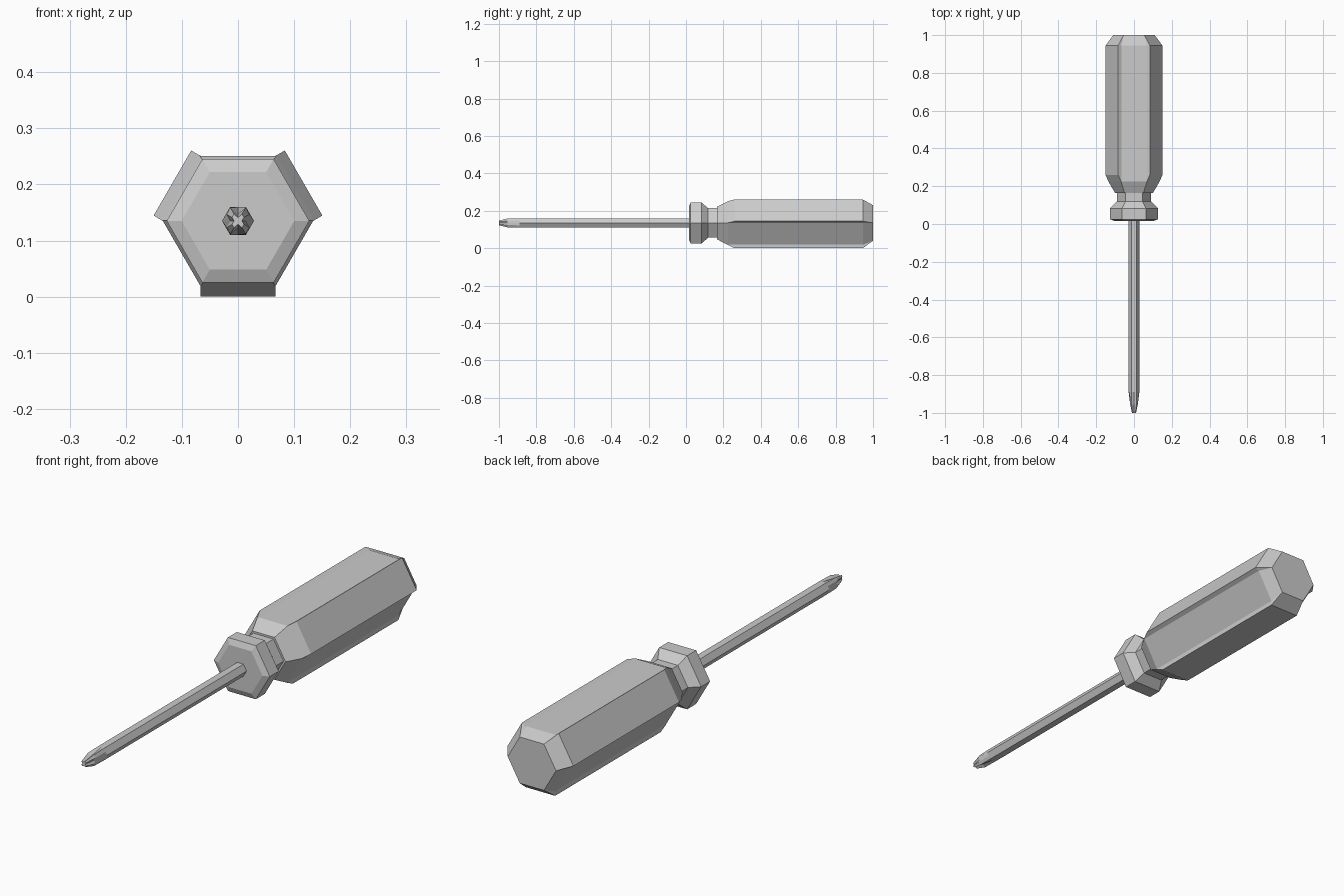
import bpy, bmesh, math

default = bpy.data.objects.get("Cube")
if default:
    bpy.data.objects.remove(default, do_unlink=True)

AXIS_Z = 0.135
TAN30 = math.tan(math.radians(30))

grey = bpy.data.materials.new("plain grey")
grey.use_nodes = True
colour = (0.6, 0.6, 0.6, 1)
grey.diffuse_color = colour
grey.node_tree.nodes["Principled BSDF"].inputs["Base Color"].default_value = colour


def loft(name, rings):
    """Skin a list of (y, [(x, z), ...]) sections along y and cap both ends."""
    bm = bmesh.new()
    loops = [[bm.verts.new((x, y, z + AXIS_Z)) for x, z in pts] for y, pts in rings]
    n = len(loops[0])
    for a, b in zip(loops, loops[1:]):
        for i in range(n):
            j = (i + 1) % n
            bm.faces.new((a[i], a[j], b[j], b[i]))
    bm.faces.new(loops[0])
    bm.faces.new(loops[-1])
    bmesh.ops.remove_doubles(bm, verts=bm.verts, dist=0.0003)
    bmesh.ops.recalc_face_normals(bm, faces=bm.faces)
    mesh = bpy.data.meshes.new(name)
    bm.to_mesh(mesh)
    bm.free()
    mesh.materials.append(grey)
    obj = bpy.data.objects.new(name, mesh)
    bpy.context.collection.objects.link(obj)
    return obj


def hexagon(inradius):
    r = inradius / math.cos(math.radians(30))
    return [(r * math.cos(k * math.pi / 3), r * math.sin(k * math.pi / 3)) for k in range(6)]


def stepped_hexagon(low, high):
    """Hexagon whose alternate sides stand out from low to high."""
    pts = []
    w = low * TAN30
    for k in range(6):
        a = math.radians(30 + 60 * k)
        d = low if k % 2 else high
        for s in (-w, w):
            pts.append((d * math.cos(a) - s * math.sin(a), d * math.sin(a) + s * math.cos(a)))
    return pts


def fluted(scale, groove):
    """Hexagonal shaft section with four grooves of a given depth factor."""
    pts = []
    for k in range(12):
        r = 0.0285 if k % 2 == 0 else 0.0285 * math.cos(math.radians(30))
        r *= groove if k % 3 == 0 else scale
        a = k * math.pi / 6
        pts.append((r * math.cos(a), r * math.sin(a)))
    return pts


# Handle grip with three raised sides and chamfered ends
loft("handle_grip", [(y, stepped_hexagon(low, high)) for y, low, high in (
    (0.165, 0.087, 0.087), (0.225, 0.116, 0.118), (0.26, 0.116, 0.135),
    (0.945, 0.116, 0.135), (1.0, 0.095, 0.095))])

# Collar and narrow neck in front of the grip
loft("collar_and_neck", [(y, hexagon(r)) for y, r in (
    (0.015, 0.087), (0.025, 0.11), (0.083, 0.11), (0.118, 0.079), (0.17, 0.079))])

# Shaft ending in a cross-shaped tip
loft("shaft", [(y, fluted(s, g)) for y, s, g in (
    (0.02, 1, 1), (-0.89, 1, 1), (-0.955, 0.95, 0.5), (-1.0, 0.5, 0.25))])
